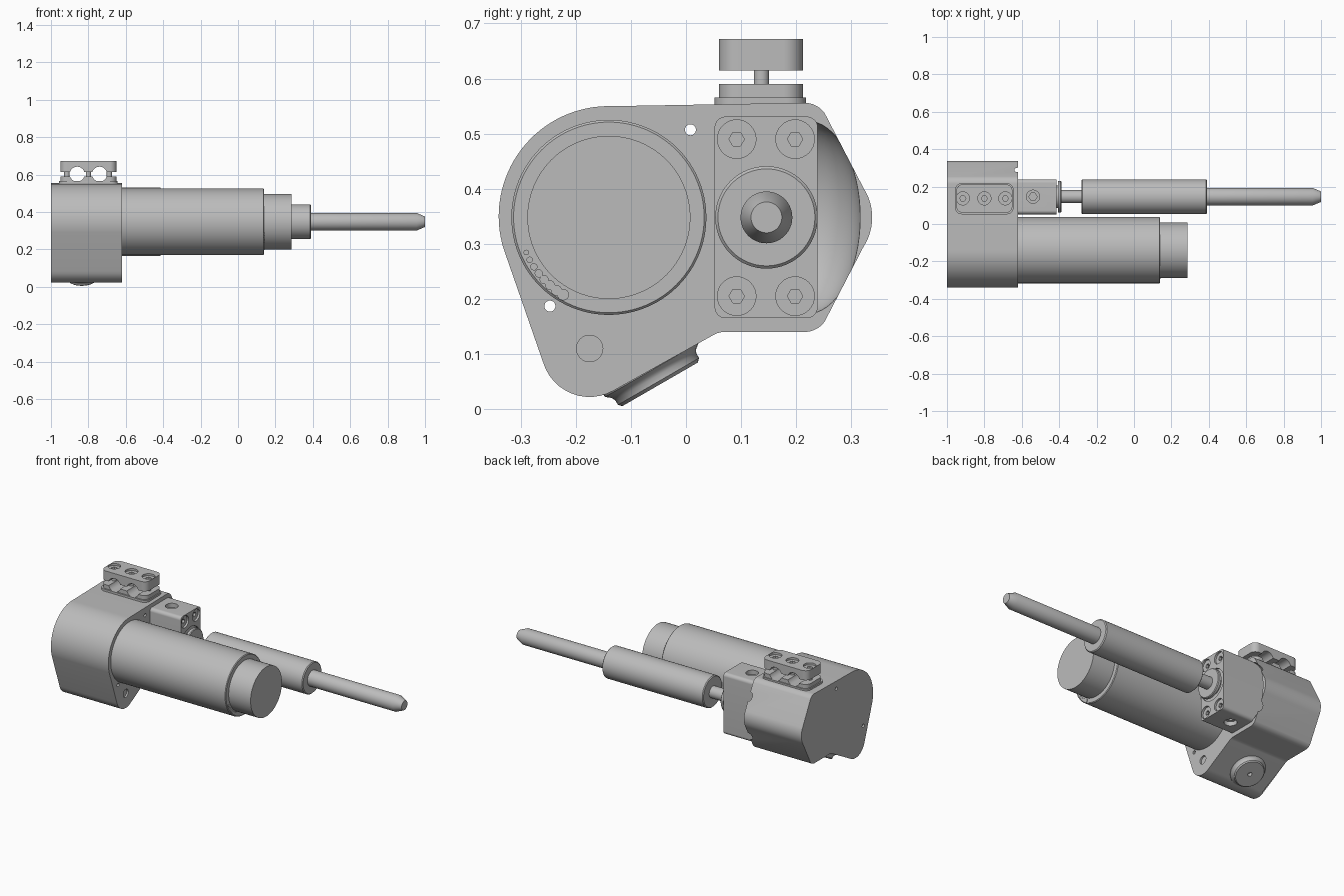
import bpy, bmesh
from math import sin, cos, pi, radians
from mathutils import Matrix, Vector

cube = bpy.data.objects.get("Cube")
if cube:
    bpy.data.objects.remove(cube, do_unlink=True)

grey = bpy.data.materials.new("machined grey")
grey.use_nodes = True
grey.diffuse_color = (0.5, 0.5, 0.5, 1)
grey.node_tree.nodes["Principled BSDF"].inputs["Base Color"].default_value = (0.5, 0.5, 0.5, 1)


def finish(name, bm):
    bmesh.ops.recalc_face_normals(bm, faces=bm.faces)
    mesh = bpy.data.meshes.new(name)
    bm.to_mesh(mesh)
    bm.free()
    mesh.materials.append(grey)
    ob = bpy.data.objects.new(name, mesh)
    bpy.context.collection.objects.link(ob)
    return ob


def activate(ob):
    bpy.ops.object.select_all(action='DESELECT')
    ob.select_set(True)
    bpy.context.view_layer.objects.active = ob


def smooth(ob):
    activate(ob)
    bpy.ops.object.shade_smooth_by_angle(angle=radians(32))


def lathe(name, profile, origin, axis=(1, 0, 0), n=64):
    """Closed solid turned from (distance along axis, radius) pairs."""
    bm = bmesh.new()
    rings = [[bm.verts.new((r * cos(2 * pi * i / n), r * sin(2 * pi * i / n), d))
              for i in range(n)] for d, r in profile]
    for a, b in zip(rings, rings[1:]):
        for i in range(n):
            j = (i + 1) % n
            bm.faces.new((a[i], a[j], b[j], b[i]))
    bm.faces.new(rings[0])
    bm.faces.new(rings[-1])
    turn = Vector(axis).to_track_quat('Z', 'Y').to_matrix().to_4x4()
    bm.transform(Matrix.Translation(origin) @ turn)
    return finish(name, bm)


def arc(cy, cz, r, start, end, steps=12):
    return [(cy + r * cos(radians(start + (end - start) * i / steps)),
             cz + r * sin(radians(start + (end - start) * i / steps))) for i in range(steps + 1)]


def rounded_rect(a0, a1, b0, b1, r):
    return (arc(a1 - r, b1 - r, r, 0, 90) + arc(a0 + r, b1 - r, r, 90, 180)
            + arc(a0 + r, b0 + r, r, 180, 270) + arc(a1 - r, b0 + r, r, 270, 360))


def prism(name, outline, low, high, axis='X', round_low=0, round_high=0):
    """Extrude an outline along X (outline in y, z) or Z (outline in x, y)."""
    def place(p, d):
        return (d, *p) if axis == 'X' else (*p, d)
    bm = bmesh.new()
    a = [bm.verts.new(place(p, low)) for p in outline]
    b = [bm.verts.new(place(p, high)) for p in outline]
    caps = [bm.faces.new(a), bm.faces.new(b)]
    for i in range(len(a)):
        j = (i + 1) % len(a)
        bm.faces.new((a[i], a[j], b[j], b[i]))
    edges = [list(c.edges) for c in caps]
    for es, size in zip(edges, (round_low, round_high)):
        if size:
            bmesh.ops.bevel(bm, geom=es, offset=size, segments=5, profile=0.5, affect='EDGES')
    return finish(name, bm)


def cut(ob, *cutters):
    for c in cutters:
        m = ob.modifiers.new("cut", 'BOOLEAN')
        m.operation, m.solver, m.object = 'DIFFERENCE', 'EXACT', c
        activate(ob)
        bpy.ops.object.modifier_apply(modifier=m.name)
        bpy.data.objects.remove(c, do_unlink=True)


def drill(origin, axis, radius, depth, n=32):
    """Cutter that enters the surface at origin and runs along axis."""
    return lathe("cutter", [(-0.02, radius), (depth, radius)], origin, axis, n)


# Gearbox housing with rounded rear edge
outline = (arc(-0.14, 0.35, 0.2, 88, 197, 32) + arc(-0.175, 0.11, 0.088, 197, 300)
           + arc(0.07, 0.10, 0.04, 120, 90, 6) + arc(0.215, 0.185, 0.045, 270, 325)
           + arc(0.24, 0.348, 0.098, -33, 33) + arc(0.215, 0.511, 0.045, 35, 90))
housing = prism("gearbox_housing", outline, -1, -0.62, round_low=0.035)
scoop_profile = [(-0.11 * cos(t * pi / 24), 0.175 * max(sin(t * pi / 24), 0.02)) for t in range(25)]
scoop = lathe("cutter", scoop_profile, (0, 0, 0))
scoop.data.transform(Matrix.Translation((-0.62, 0.22, 0.348)) @ Matrix.Diagonal((1, 0.55, 1, 1)))
cut(housing, scoop,
    drill((-0.6, 0.008, 0.507), (-1, 0, 0), 0.01, 0.5),
    drill((-0.6, -0.247, 0.187), (-1, 0, 0), 0.01, 0.5),
    drill((-0.62, -0.175, 0.11), (-1, 0, 0), 0.024, 0.01))
smooth(housing)

# Motor body, end cap and row of indicator pins
smooth(lathe("motor_body", [(-0.66, 0.177), (0.136, 0.177), (0.14, 0.173)], (0, -0.14, 0.348), n=96))
smooth(lathe("motor_end_cap", [(0.1, 0.148), (0.285, 0.148)], (0, -0.14, 0.348), n=96))
for i in range(8):
    angle = radians(203 + 5.2 * i)
    smooth(lathe("indicator_pin", [(0.1, 0.005 + 0.0008 * i), (0.143, 0.005 + 0.0008 * i)],
                 (0, -0.14 + 0.163 * cos(angle), 0.348 + 0.163 * sin(angle)), n=16))

# Bearing block with four socket screws and top and bottom ports
block = prism("bearing_block", rounded_rect(0.052, 0.239, 0.165, 0.531, 0.02), -0.76, -0.415,
              round_high=0.005)
for y in (0.092, 0.198):
    for z in (0.205, 0.49):
        cut(block, drill((-0.415, y, z), (-1, 0, 0), 0.035, 0.012),
            drill((-0.42, y, z), (-1, 0, 0), 0.014, 0.035, 6))
for z, down in ((0.531, -1), (0.165, 1)):
    cut(block, drill((-0.54, 0.146, z), (0, 0, down), 0.035, 0.025),
        drill((-0.54, 0.146, z), (0, 0, down), 0.022, 0.05, 6))
cut(block, drill((-0.415, 0.146, 0.348), (-1, 0, 0), 0.092, 0.012, 64))
smooth(block)

# Actuator line: collar, shaft, sleeve and tapered rod
line = (0, 0.146, 0.348)
smooth(lathe("shaft_collar", [(-0.44, 0.06), (-0.407, 0.06), (-0.407, 0.084), (-0.392, 0.084),
                              (-0.388, 0.08)], line))
smooth(lathe("drive_shaft", [(-0.43, 0.035), (-0.26, 0.035)], line))
smooth(lathe("actuator_sleeve", [(-0.28, 0.088), (-0.275, 0.093), (0.385, 0.093), (0.39, 0.088)], line))
smooth(lathe("push_rod", [(0.36, 0.047), (0.955, 0.047), (1, 0.028)], line))

# Two-piece cable clamp on the housing
smooth(prism("clamp_foot", rounded_rect(-0.956, -0.644, 0.052, 0.218, 0.035), 0.545, 0.566, 'Z',
             round_high=0.006))
lower = prism("clamp_base", rounded_rect(-0.95, -0.65, 0.06, 0.212, 0.035), 0.545, 0.59, 'Z')
upper = prism("clamp_cap", rounded_rect(-0.95, -0.65, 0.06, 0.212, 0.035), 0.615, 0.672, 'Z',
              round_high=0.012)
for part in (lower, upper):
    for x in (-0.86, -0.74):
        cut(part, drill((x, 0.03, 0.6025), (0, 1, 0), 0.04, 0.25))
for x in (-0.915, -0.8, -0.688):
    cut(upper, drill((x, 0.137, 0.672), (0, 0, -1), 0.035, 0.012),
        drill((x, 0.137, 0.672), (0, 0, -1), 0.016, 0.03, 6))
    smooth(lathe("clamp_screw", [(0.56, 0.014), (0.64, 0.014)], (x, 0.137, 0), (0, 0, 1), 24))
smooth(lower)
smooth(upper)

# Sealing plug on the slanted underside
plug = lathe("sealing_plug", [(-0.02, 0.1), (0, 0.098), (0.007, 0.089), (0.014, 0.085),
                              (0.024, 0.085), (0.03, 0.079)],
             (-0.835, -0.062, 0.071), (0, 0.5, -0.866))
cut(plug, drill((-0.835, -0.047, 0.045), (0, -0.5, 0.866), 0.012, 0.02, 24))
smooth(plug)
